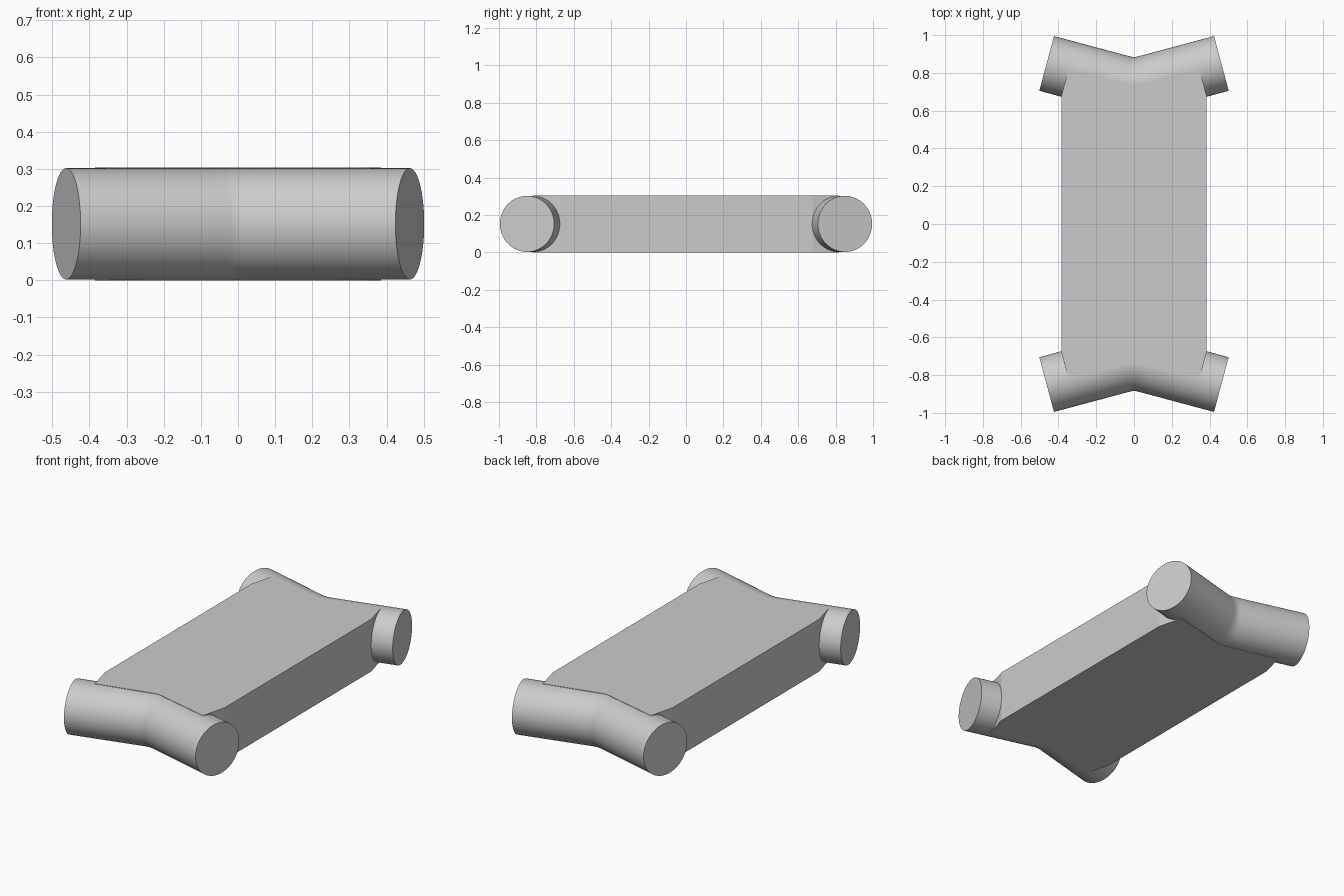
import bpy, bmesh
from math import sin, cos, tan, pi, radians
from mathutils import Vector

cube = bpy.data.objects.get("Cube")
if cube:
    bpy.data.objects.remove(cube, do_unlink=True)

TILT = radians(15)      # sweep of each tube arm
RADIUS = 0.15           # tube radius
MID_Z = 0.152           # tube axis height
BEND = 0.23             # bend radius at the tube's middle
TIP = Vector((0.4625, 0.85))
APEX_Y = TIP.y - TIP.x * tan(TILT)

grey = bpy.data.materials.new("light_grey")
grey.use_nodes = True
grey.diffuse_color = (0.6, 0.6, 0.6, 1)
grey.node_tree.nodes["Principled BSDF"].inputs["Base Color"].default_value = (0.6, 0.6, 0.6, 1)


def finish(name, bm):
    bmesh.ops.recalc_face_normals(bm, faces=bm.faces)
    mesh = bpy.data.meshes.new(name)
    bm.to_mesh(mesh)
    bm.free()
    mesh.materials.append(grey)
    obj = bpy.data.objects.new(name, mesh)
    bpy.context.collection.objects.link(obj)
    return obj


def bent_tube(name, side, sides=64, steps=6):
    """Two straight arms joined by a short arc; side is +1 back, -1 front."""
    centre_y = APEX_Y + BEND / cos(TILT)
    stations = [(-TIP.x, TIP.y, -TILT)]
    for i in range(steps + 1):
        a = TILT * (2 * i / steps - 1)
        stations.append((BEND * sin(a), centre_y - BEND * cos(a), a))
    stations.append((TIP.x, TIP.y, TILT))

    bm = bmesh.new()
    rings = []
    for x, y, a in stations:
        ring = []
        for k in range(sides):
            t = 2 * pi * k / sides
            across = RADIUS * cos(t)
            ring.append(bm.verts.new((x - across * sin(a),
                                      side * (y + across * cos(a)),
                                      MID_Z + RADIUS * sin(t))))
        rings.append(ring)
    for r0, r1 in zip(rings, rings[1:]):
        for k in range(sides):
            n = (k + 1) % sides
            bm.faces.new((r0[k], r0[n], r1[n], r1[k]))
    bm.faces.new(rings[0])
    bm.faces.new(rings[-1])
    obj = finish(name, bm)
    bpy.ops.object.select_all(action='DESELECT')
    obj.select_set(True)
    bpy.context.view_layer.objects.active = obj
    bpy.ops.object.shade_smooth_by_angle(angle=radians(30))


# Central slab, its ends following the tube axes
quarter = [(0.385, 0.675), (0.347, APEX_Y + 0.347 * tan(TILT))]
notch = (0, APEX_Y + 0.008)
back = quarter + [notch] + [(-x, y) for x, y in reversed(quarter)]
outline = back + [(-x, -y) for x, y in back]
bm = bmesh.new()
base = bm.faces.new([bm.verts.new((x, y, 0)) for x, y in outline])
top = bmesh.ops.extrude_face_region(bm, geom=[base])["geom"]
bmesh.ops.translate(bm, vec=(0, 0, 2 * MID_Z),
                    verts=[v for v in top if isinstance(v, bmesh.types.BMVert)])
finish("central_slab", bm)

# Bent tubes at both ends
bent_tube("front_tube", -1)
bent_tube("back_tube", 1)
